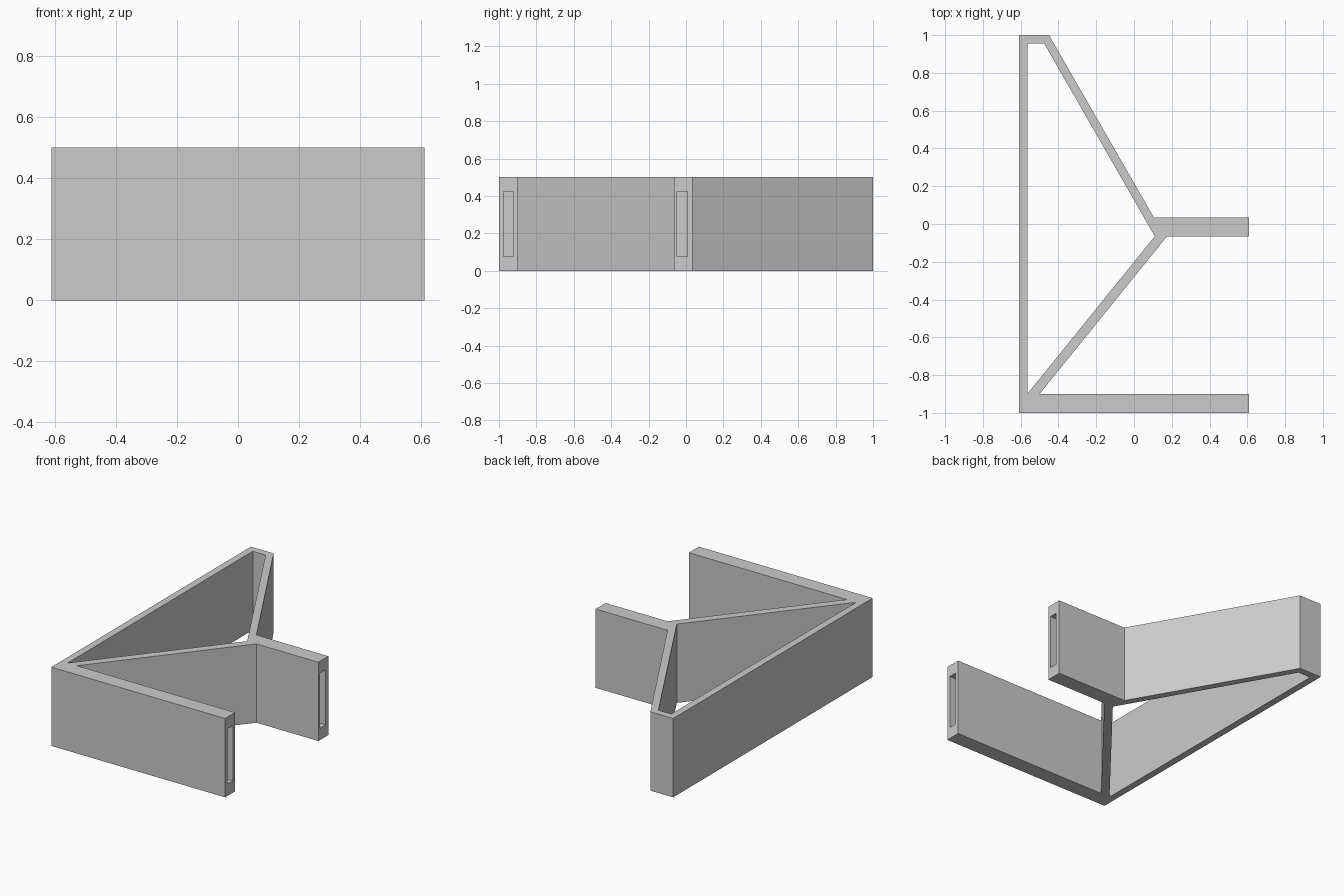
import bpy
import bmesh

cube = bpy.data.objects.get("Cube")
if cube:
    bpy.data.objects.remove(cube, do_unlink=True)

HEIGHT = 0.5

grey = bpy.data.materials.new("light grey")
grey.use_nodes = True
colour = (0.6, 0.6, 0.6, 1)
grey.diffuse_color = colour
grey.node_tree.nodes["Principled BSDF"].inputs["Base Color"].default_value = colour


def prism(name, outline, z0, z1):
    """Extrude a plan outline from z0 up to z1."""
    bm = bmesh.new()
    face = bm.faces.new([bm.verts.new((x, y, z0)) for x, y in outline])
    top = bmesh.ops.extrude_face_region(bm, geom=[face])["geom"]
    verts = [v for v in top if isinstance(v, bmesh.types.BMVert)]
    bmesh.ops.translate(bm, vec=(0, 0, z1 - z0), verts=verts)
    bmesh.ops.recalc_face_normals(bm, faces=bm.faces)
    mesh = bpy.data.meshes.new(name)
    bm.to_mesh(mesh)
    bm.free()
    mesh.materials.append(grey)
    obj = bpy.data.objects.new(name, mesh)
    bpy.context.collection.objects.link(obj)
    return obj


def cut(target, cutter):
    """Subtract a hidden cutter from the target."""
    mod = target.modifiers.new(cutter.name, "BOOLEAN")
    mod.operation = "DIFFERENCE"
    mod.solver = "EXACT"
    mod.object = cutter
    cutter.hide_render = True
    cutter.hide_viewport = True
    cutter.display_type = "WIRE"


# Bracket body: front arm, diagonal brace, middle arm, sloping brace, back wall
bracket = prism("bracket", [
    (-0.61, -1), (0.61, -1), (0.61, -0.9), (-0.5, -0.9),
    (0.175, -0.065), (0.61, -0.065), (0.61, 0.035), (0.105, 0.035),
    (-0.45, 1), (-0.61, 1)], 0, HEIGHT)

# Open space between the wall and the braces
cut(bracket, prism("brace_opening_cutter", [
    (-0.565, -0.9), (0.11, -0.065), (-0.475, 0.955), (-0.565, 0.955)],
    -0.1, HEIGHT + 0.1))

# Slots in the ends of both arms
for name, y in (("front_slot_cutter", -0.95), ("middle_slot_cutter", -0.02)):
    cut(bracket, prism(name, [
        (0.21, y - 0.027), (0.7, y - 0.027), (0.7, y + 0.027), (0.21, y + 0.027)],
        0.075, 0.425))
